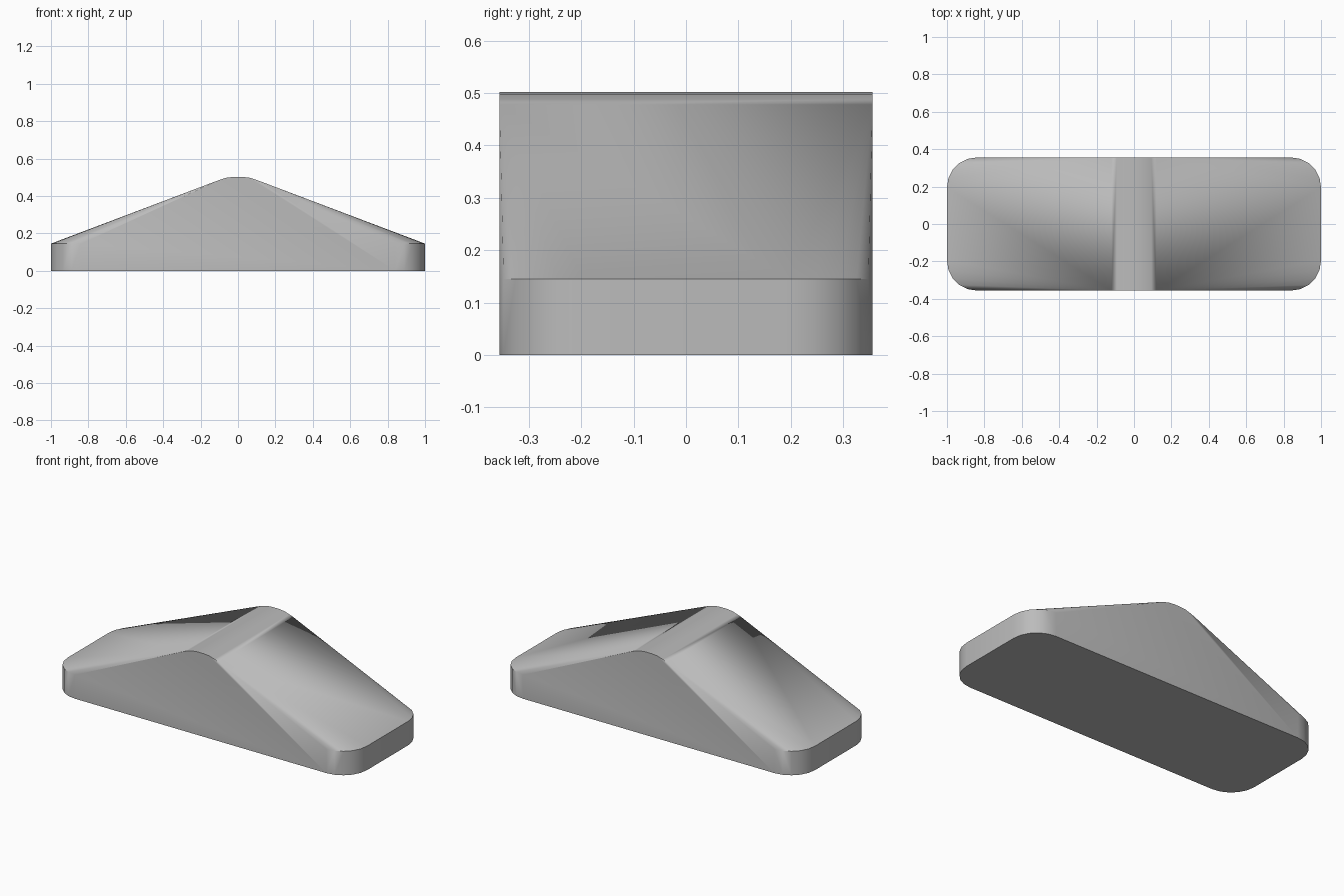
import bpy, bmesh
from math import sin, cos, pi, radians

cube = bpy.data.objects.get("Cube")
if cube:
    bpy.data.objects.remove(cube, do_unlink=True)

HALF_LEN, HALF_WID = 1.0, 0.356
RIM, RX, RY, STEPS = 0.145, 0.16, 0.16, 5

grey = bpy.data.materials.new("plain grey")
grey.use_nodes = True
colour = (0.5, 0.5, 0.5, 1)
grey.diffuse_color = colour
grey.node_tree.nodes["Principled BSDF"].inputs["Base Color"].default_value = colour

# Rounded footprint, used for the base and the rim
points = []
for sx in (-1, 1):
    for sy in (-1, 1):
        for i in range(STEPS + 1):
            a = pi / 2 * i / STEPS
            x = sx * (HALF_LEN - RX + RX * cos(a))
            y = sy * (HALF_WID - RY + RY * sin(a))
            points += [(x, y, 0), (x, y, RIM)]

# Rounded ridge running front to back
for sy in (-1, 1):
    for sx in (-1, 1):
        for x, z in ((0.12, 0.478), (0.092, 0.488), (0.06, 0.498), (0.02, 0.502)):
            points.append((sx * x, sy * HALF_WID, z))

# The hull joins the rim to the ridge with sloping roof faces
bm = bmesh.new()
for p in points:
    bm.verts.new(p)
bmesh.ops.convex_hull(bm, input=bm.verts)
bmesh.ops.dissolve_limit(bm, angle_limit=radians(0.5), verts=bm.verts, edges=bm.edges)
bmesh.ops.recalc_face_normals(bm, faces=bm.faces)
mesh = bpy.data.meshes.new("ridged_block")
bm.to_mesh(mesh)
bm.free()
mesh.materials.append(grey)
block = bpy.data.objects.new("ridged_block", mesh)
bpy.context.collection.objects.link(block)

# Smooth the rounded corners and ridge, keep the rim and base crisp
bpy.ops.object.select_all(action='DESELECT')
block.select_set(True)
bpy.context.view_layer.objects.active = block
bpy.ops.object.shade_smooth_by_angle(angle=radians(35))
